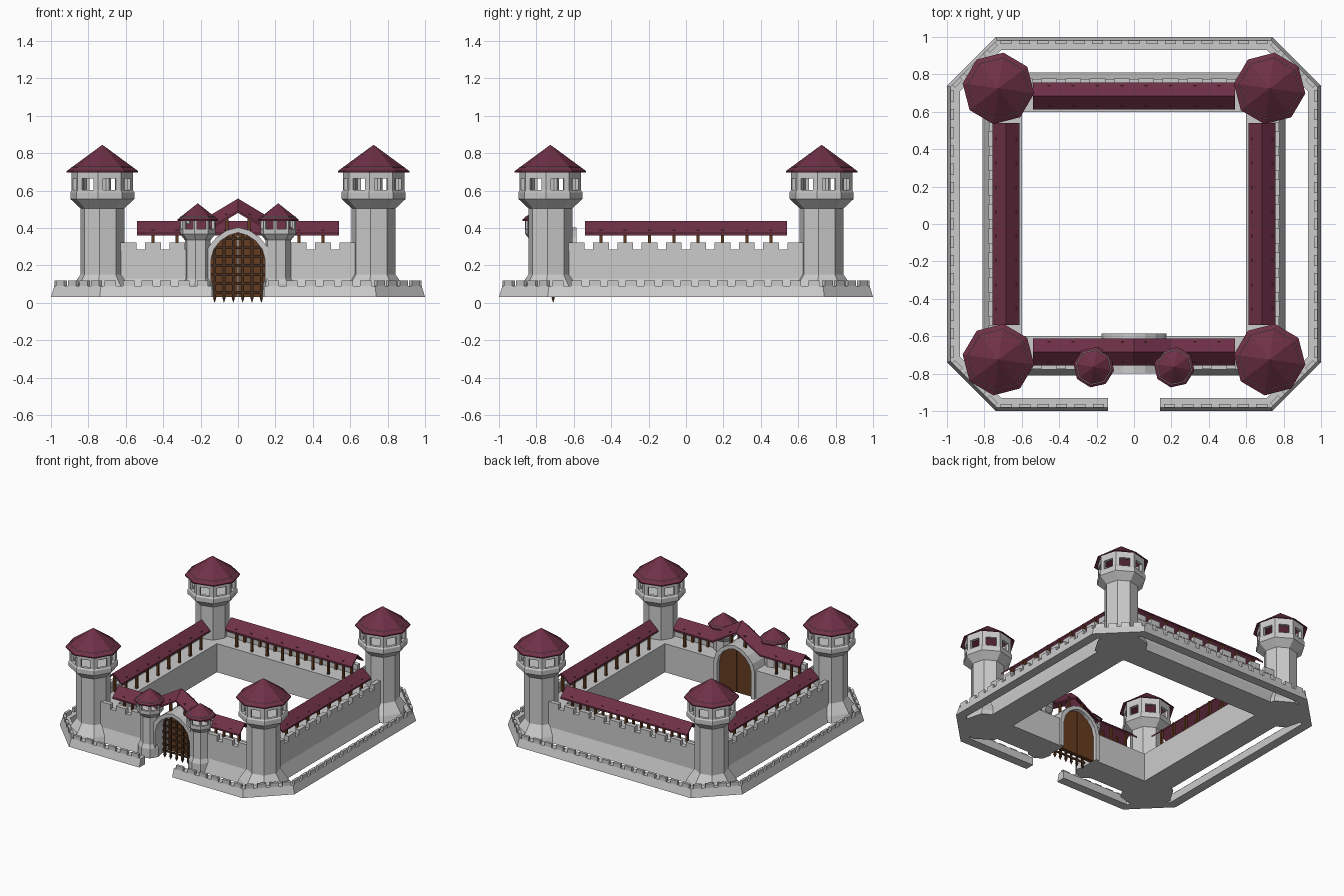
import bpy, bmesh
from math import sin, cos, pi, radians
from mathutils import Matrix, Vector

if "Cube" in bpy.data.objects:
    bpy.data.objects.remove(bpy.data.objects["Cube"])


def material(name, rgb):
    m = bpy.data.materials.new(name)
    m.diffuse_color = (*rgb, 1)
    m.use_nodes = True
    m.node_tree.nodes["Principled BSDF"].inputs["Base Color"].default_value = m.diffuse_color
    return m


ROOF = material("roof_tile", (0.16, 0.03, 0.062))
WOOD = material("wood", (0.13, 0.045, 0.014))
DARK = material("dark_wood", (0.06, 0.026, 0.013))


def build(name, parts, mat=None, rot=0.0):
    """One object from several lofts; each loft is a list of equal-length point rings."""
    bm = bmesh.new()
    for rings in parts:
        vs = [[bm.verts.new(p) for p in r] for r in rings]
        n = len(vs[0])
        for a, b in zip(vs, vs[1:]):
            for i in range(n):
                j = (i + 1) % n
                bm.faces.new((a[i], a[j], b[j], b[i]))
        bm.faces.new(vs[0][::-1])
        bm.faces.new(vs[-1])
    bmesh.ops.recalc_face_normals(bm, faces=bm.faces)
    bmesh.ops.transform(bm, matrix=Matrix.Rotation(rot, 4, 'Z'), verts=bm.verts)
    me = bpy.data.meshes.new(name)
    bm.to_mesh(me)
    bm.free()
    ob = bpy.data.objects.new(name, me)
    bpy.context.collection.objects.link(ob)
    if mat:
        me.materials.append(mat)
    return ob


def box(x0, x1, y0, y1, z0, z1):
    return [[(x0, y0, z), (x1, y0, z), (x1, y1, z), (x0, y1, z)] for z in (z0, z1)]


def lathe(profile, turn, n=8):
    return [[(r * cos(turn + 2 * pi * i / n), r * sin(turn + 2 * pi * i / n), z)
             for i in range(n)] for r, z in profile]


def along_x(profile, stations):
    return [[(x, y, z + dz) for y, z in profile] for x, dz in stations]


def along_y(profile, y0, y1):
    return [[(x, y, z) for x, z in profile] for y in (y0, y1)]


def towers(name, spots, body, roof, turn, win, cuts):
    """Octagonal tower with window openings and a pointed roof, copied to each spot."""
    t = build(name, [lathe(body, turn)])
    w, z0, z1 = win
    cutters = [build("window_cutter", [box(-.4, .4, -w, w, z0, z1)], rot=turn + a) for a in cuts]
    bpy.context.view_layer.objects.active = t
    for c in cutters:
        m = t.modifiers.new("windows", 'BOOLEAN')
        m.operation, m.object, m.solver = 'DIFFERENCE', c, 'EXACT'
        bpy.ops.object.modifier_apply(modifier=m.name)
        bpy.data.objects.remove(c)
    r = build(name + "_roof", [lathe(roof, turn)], ROOF)
    for ob in (t, r):
        for i, (x, y) in enumerate(spots):
            o = ob if i == 0 else ob.copy()
            if i:
                bpy.context.collection.objects.link(o)
            o.location = (x, y, 0)


# Corner towers
towers("corner_tower", [(x, y) for x in (-.725, .725) for y in (-.725, .725)],
       [(.19, .03), (.172, .075), (.119, .15), (.119, .505), (.173, .555), (.173, .59), (.166, .6),
        (.166, .725), (.142, .725), (.142, .58)],
       [(.004, .828), (.193, .696), (.193, .704), (.002, .843)],
       radians(-8), (.036, .602, .665), [pi / 8 + k * pi / 4 for k in range(4)])

# Gate towers
towers("gate_tower", [(-.215, -.765), (.215, -.765)],
       [(.085, .03), (.083, .1), (.07, .13), (.07, .335), (.096, .367), (.096, .46),
        (.078, .46), (.078, .385)],
       [(.004, .514), (.11, .438), (.11, .446), (.002, .53)],
       radians(-10), (.025, .395, .445), [pi / 8 + k * pi / 4 for k in range(4)])

# Main walls, battlements, covered walkways
WALL = [(-.81, .03), (-.775, .13), (-.775, .285), (-.74, .285), (-.74, .25), (-.6, .25), (-.6, .03)]
GABLE = [(-.757, .372), (-.685, .437), (-.612, .372), (-.612, .36), (-.685, .424), (-.757, .36)]
centres = [-.585 + .13 * i for i in range(10)]
for k, side in enumerate(("front", "right", "back", "left")):
    rot = k * pi / 2
    front = k == 0
    spans = [(-.66, -.15), (.15, .66)] if front else [(-.66, .66)]
    parts = [along_x(WALL, [(a, 0), (b, 0)]) for a, b in spans]
    cs = [c for c in centres if not front or abs(c) > .28]
    parts += [box(c - .042, c + .042, -.777, -.745, .28, .323) for c in cs]
    build(side + "_wall", parts, rot=rot)
    posts = [box(c - .008, c + .008, y - .008, y + .008, .25, .39)
             for c in cs if abs(c) < .5 for y in (-.732, -.635)]
    if front:
        posts += [box(c - .008, c + .008, y - .008, y + .008, .35, .475)
                  for c in (-.06, .06) for y in (-.732, -.635)]
    build(side + "_walkway_posts", posts, WOOD, rot)
    stations = [(-.54, 0), (-.2, 0), (0, .12), (.2, 0), (.54, 0)] if front else [(-.54, 0), (.54, 0)]
    build(side + "_walkway_roof", [along_x(GABLE, stations)], ROOF, rot)

# Gate arch
INNER = [(.145, .03), (.145, .23), (.13, .285), (.095, .33), (.05, .36), (0, .375)]
OUTER = [(.175, .03), (.175, .24), (.157, .3), (.115, .35), (.06, .387), (0, .403)]


def mirror(half):
    return half + [(-x, z) for x, z in half[-2::-1]]


build("gate_arch", [along_y(mirror(OUTER) + mirror(INNER)[::-1], -.8, -.585)])

# Double door behind the portcullis
for s, side in ((1, "right"), (-1, "left")):
    leaf = [(s * max(x, .002), z) for x, z in INNER] + [(s * .002, .03)]
    build(side + "_door_leaf", [along_y(leaf, -.645, -.615)], WOOD)


# Portcullis clipped to the arch, with pointed bar ends
def edge(v, i):
    """Arch height at x=v (i=0) or arch half width at z=v (i=1)."""
    for p, q in zip(INNER, INNER[1:]):
        lo, hi = sorted((p[i], q[i]))
        if lo <= v <= hi and hi > lo:
            return p[1 - i] + (q[1 - i] - p[1 - i]) * (v - p[i]) / (q[i] - p[i])
    return 0


bars = []
for x in (-.125, -.075, -.025, .025, .075, .125):
    bars.append(box(x - .007, x + .007, -.717, -.703, .025, edge(abs(x), 0)))
    spike = box(x - .009, x + .009, -.719, -.701, .027, .03)[0]
    bars.append([[(x + (p[0] - x) * .05, -.71 + (p[1] + .71) * .05, 0) for p in spike], spike])
for i in range(7):
    z = .055 + .048 * i
    w = edge(z, 1)
    bars.append(box(-w, w, -.714, -.706, z - .007, z + .007))
build("portcullis", bars, DARK)

# Low outer wall: chamfered square, open at the gate


def corner_path(d):
    a, c = 1 - d, .74 - .414 * d
    half = [(.14, -a), (c, -a), (a, -c), (a, c), (c, a)]
    return half + [(-x, y) for x, y in half[::-1]]


RING = [(0, .03), (.018, .09), (.07, .09), (.07, .03)]
paths = [(corner_path(d), z) for d, z in RING]
parts = [[[(*p[i], z) for p, z in paths] for i in range(10)]]
outer, inner = corner_path(.018), corner_path(.038)
for i in range(9):
    a, b = Vector(outer[i]), Vector(outer[i + 1])
    c = Vector(inner[i])
    t = (b - a).normalized()
    nrm = Vector((-t.y, t.x)) * .02
    n = max(2, round((b - a).length / .095))
    for k in range(n):
        m = a.lerp(b, (k + .5) / n)
        quad = [m - t * .03, m + t * .03, m + t * .03 + nrm, m - t * .03 + nrm]
        parts.append([[(q.x, q.y, z) for q in quad] for z in (.085, .12)])
build("outer_wall", parts)
